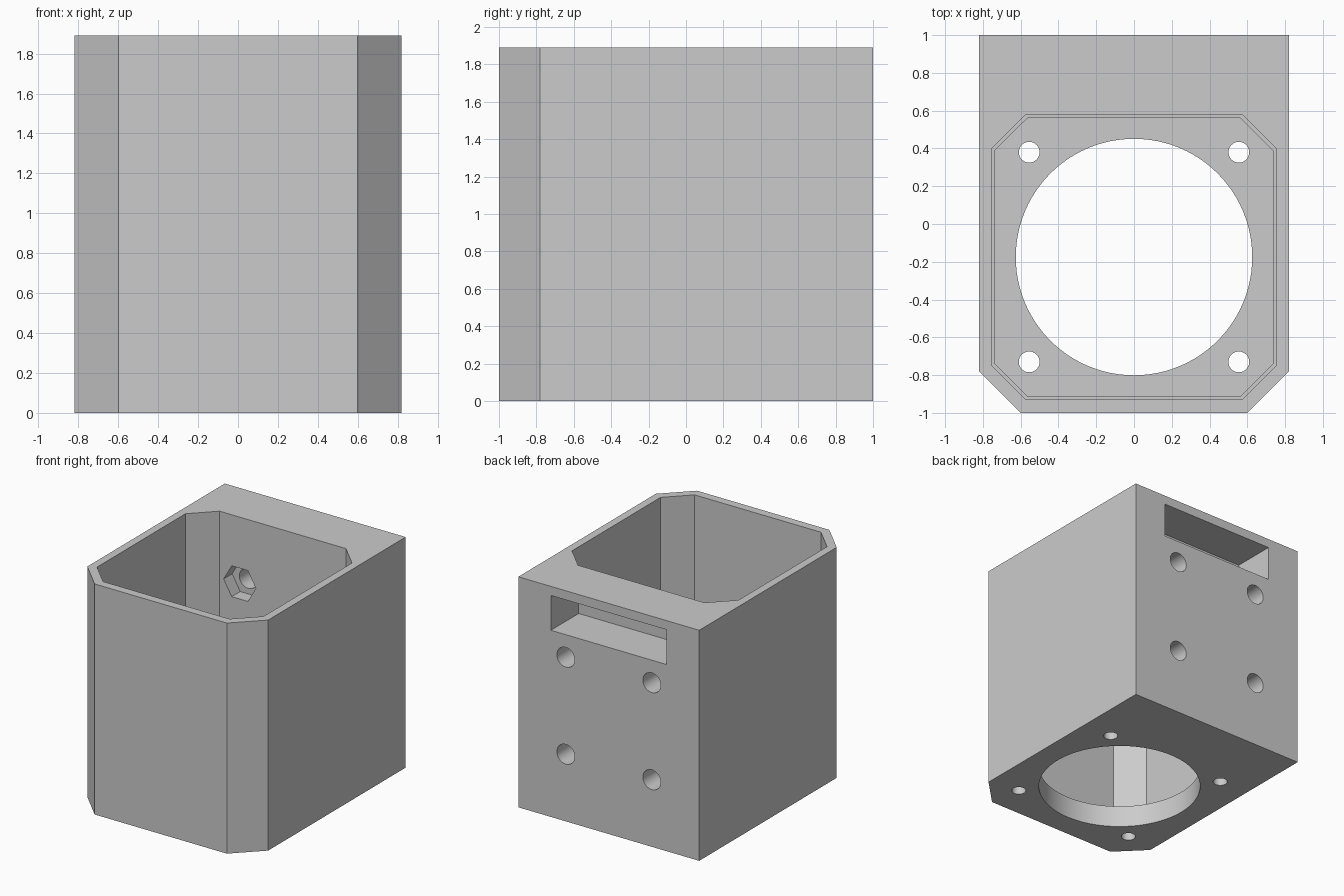
import bpy
import bmesh
import math
from mathutils import Matrix, Vector

cube = bpy.data.objects.get("Cube")
if cube:
    bpy.data.objects.remove(cube, do_unlink=True)

HALF_W, HEIGHT, FLOOR, LEDGE = 0.82, 1.89, 0.18, 0.22
BAY_Y = -0.175  # centre of the motor bay

grey = bpy.data.materials.new("light_grey_plastic")
grey.use_nodes = True
COLOUR = (0.6, 0.6, 0.6, 1)
grey.diffuse_color = COLOUR
grey.node_tree.nodes["Principled BSDF"].inputs["Base Color"].default_value = COLOUR


def prism(name, outline, low, high, matrix=Matrix()):
    """Extrude a counter-clockwise outline from low to high along z."""
    bm = bmesh.new()
    face = bm.faces.new([bm.verts.new((x, y, low)) for x, y in outline])
    top = bmesh.ops.extrude_face_region(bm, geom=[face])
    verts = [g for g in top["geom"] if isinstance(g, bmesh.types.BMVert)]
    bmesh.ops.translate(bm, verts=verts, vec=(0, 0, high - low))
    bmesh.ops.recalc_face_normals(bm, faces=bm.faces)
    bm.transform(matrix)
    mesh = bpy.data.meshes.new(name)
    bm.to_mesh(mesh)
    bm.free()
    mesh.materials.append(grey)
    obj = bpy.data.objects.new(name, mesh)
    bpy.context.collection.objects.link(obj)
    return obj


def ring(radius, sides, cx=0, cy=0):
    return [(cx + radius * math.cos(math.tau * i / sides),
             cy + radius * math.sin(math.tau * i / sides)) for i in range(sides)]


def rectangle(x, y0, y1):
    return [(-x, y0), (x, y0), (x, y1), (-x, y1)]


def octagon(half, chamfer):
    """Square with cut corners around the motor bay centre."""
    a, b = half, half - chamfer
    points = [(a, -b), (a, b), (b, a), (-b, a), (-a, b), (-a, -b), (-b, -a), (b, -a)]
    return [(x, y + BAY_Y) for x, y in points]


# Body block with chamfered front corners
housing = prism("motor_housing", [
    (-0.6, -1), (0.6, -1), (HALF_W, -0.78), (HALF_W, 1), (-HALF_W, 1), (-HALF_W, -0.78)],
    0, HEIGHT)

# Motor bay, slightly narrower at the floor
cutters = [
    prism("bay_cutter", octagon(0.755, 0.182), LEDGE, HEIGHT + 0.2),
    prism("bay_floor_cutter", octagon(0.736, 0.172), FLOOR, HEIGHT + 0.1),
]

# Shaft opening and floor screw holes
cutters.append(prism("shaft_cutter", ring(0.626, 96, 0, BAY_Y), -0.1, FLOOR + 0.1))
for sx in (-1, 1):
    for sy in (-1, 1):
        cutters.append(prism("floor_screw_cutter",
                             ring(0.055, 32, sx * 0.555, BAY_Y + sy * 0.555), -0.1, FLOOR + 0.1))

# Blind slot in the back
cutters.append(prism("slot_cutter", rectangle(0.525, 0.64, 1.1), 1.53, 1.815))

# Back screw holes with hexagonal nut pockets opening into the bay
turn = Matrix.Rotation(-math.pi / 2, 4, "X")  # local z becomes +y
for x in (-0.39, 0.39):
    for z in (0.55, 1.345):
        place = Matrix.Translation(Vector((x, 0, z))) @ turn
        cutters.append(prism("back_screw_cutter", ring(0.081, 32), 0.5, 1.1, place))
        cutters.append(prism("nut_cutter", ring(0.146, 6), 0.5, 0.69, place))

# Carve everything out of the block
bpy.context.view_layer.objects.active = housing
for cutter in cutters:
    cutter.hide_render = True
    mod = housing.modifiers.new("cut", "BOOLEAN")
    mod.operation, mod.solver, mod.object = "DIFFERENCE", "EXACT", cutter
    bpy.ops.object.modifier_apply(modifier=mod.name)
    bpy.data.objects.remove(cutter, do_unlink=True)

# Smooth the round holes, keep the rest crisp
bpy.ops.object.select_all(action="DESELECT")
housing.select_set(True)
bpy.ops.object.shade_smooth_by_angle(angle=math.radians(25))
